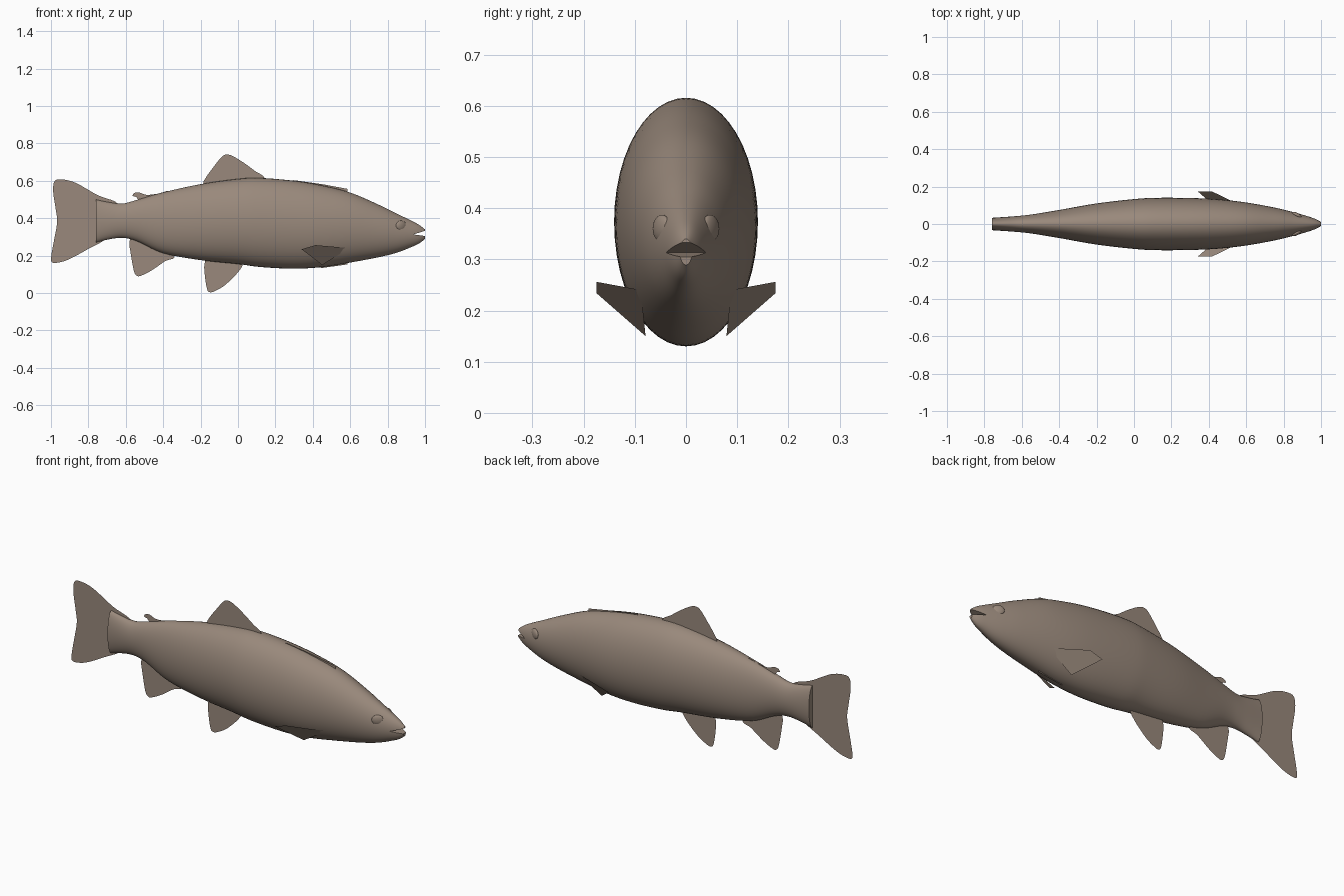
import bpy, bmesh, math
from mathutils import Vector

if "Cube" in bpy.data.objects:
    bpy.data.objects.remove(bpy.data.objects["Cube"])

skin = bpy.data.materials.new("fish brown")
skin.diffuse_color = (0.32, 0.25, 0.20, 1)
skin.use_nodes = True
skin.node_tree.nodes["Principled BSDF"].inputs["Base Color"].default_value = skin.diffuse_color


def make(name, verts, faces):
    me = bpy.data.meshes.new(name)
    me.from_pydata(verts, [], faces)
    bm = bmesh.new()
    bm.from_mesh(me)
    bmesh.ops.recalc_face_normals(bm, faces=bm.faces)
    bm.to_mesh(me)
    bm.free()
    me.materials.append(skin)
    ob = bpy.data.objects.new(name, me)
    bpy.context.collection.objects.link(ob)
    return ob


def activate(ob):
    bpy.ops.object.select_all(action='DESELECT')
    ob.select_set(True)
    bpy.context.view_layer.objects.active = ob


def spline(p, steps, closed=False):
    """Smooth curve through the given points."""
    p = [Vector(q) for q in p]
    n = len(p)
    get = (lambda i: p[i % n]) if closed else (lambda i: p[max(0, min(n - 1, i))])
    out = []
    for i in range(n if closed else n - 1):
        a, b, c, d = get(i - 1), get(i), get(i + 1), get(i + 2)
        for k in range(steps):
            t = k / steps
            out.append(0.5 * (2*b + (c - a)*t + (2*a - 5*b + 4*c - d)*t*t
                              + (3*b - a - 3*c + d)*t**3))
    if not closed:
        out.append(p[-1])
    return out


# Body: oval sections lofted along x
tops = [(-.76, .50), (-.70, .487), (-.62, .478), (-.54, .498), (-.4, .538), (-.2, .582),
        (0, .61), (.12, .615), (.3, .60), (.45, .575), (.6, .537), (.75, .473),
        (.85, .424), (.93, .385), (.97, .363), (1, .34)]
bottoms = [.27, .285, .295, .277, .213, .176, .155, .139, .13, .139, .163, .191,
           .216, .247, .266, .289]
widths = [.033, .037, .043, .052, .075, .11, .133, .14, .139, .132, .115, .088,
          .064, .041, .027, .012]
stations = [(x, t, b) for (x, t), b in zip(tops, bottoms)]
mid = spline(stations, 5)
wid = spline([(w, 0, 0) for w in widths], 5)
N = 48
verts, faces = [], []
for s, w in zip(mid, wid):
    for k in range(N):
        a = 2 * math.pi * k / N
        verts.append((s.x, w.x * math.cos(a), (s.y + s.z)/2 + (s.y - s.z)/2 * math.sin(a)))
for r in range(len(mid) - 1):
    for k in range(N):
        k2 = (k + 1) % N
        faces.append((r*N + k, r*N + k2, (r+1)*N + k2, (r+1)*N + k))
faces += [tuple(range(N)), tuple(range((len(mid)-1)*N, len(mid)*N))]
body = make("body", verts, faces)

# Mouth: wedge cut out of the snout
wedge = [(.937, .313), (1.03, .342), (1.03, .301)]
cutter = make("mouth_cutter", [(x, y, z) for y in (-.1, .1) for x, z in wedge],
              [(0, 1, 2), (3, 4, 5), (0, 1, 4, 3), (1, 2, 5, 4), (2, 0, 3, 5)])
cutter.hide_render = True
activate(body)
mod = body.modifiers.new("mouth", 'BOOLEAN')
mod.operation = 'DIFFERENCE'
mod.solver = 'EXACT'
mod.object = cutter
bpy.ops.object.modifier_apply(modifier=mod.name)
bpy.data.objects.remove(cutter)
activate(body)
bpy.ops.object.shade_smooth_by_angle(angle=math.radians(40))

# Upright fins: flat sheets on the centre plane
fins = {
    "dorsal_fin": [(-.185, .585), (-.17, .62), (-.13, .675), (-.09, .725), (-.065, .74),
                   (-.03, .733), (.03, .697), (.09, .653), (.14, .618), (.12, .57), (-.16, .55)],
    "adipose_fin": [(-.563, .52), (-.555, .534), (-.53, .538), (-.49, .525), (-.43, .531),
                    (-.37, .545), (-.4, .5), (-.5, .48), (-.53, .497), (-.545, .513)],
    "tail_fin": [(-.64, .475), (-.75, .523), (-.87, .59), (-.95, .608), (-.982, .595),
                 (-.988, .54), (-.975, .45), (-.967, .38), (-.982, .29), (-.998, .2),
                 (-.995, .165), (-.96, .163), (-.9, .182), (-.8, .236), (-.70, .295),
                 (-.66, .38)],
    "anal_fin": [(-.58, .275), (-.575, .22), (-.557, .12), (-.54, .092), (-.515, .094),
                 (-.46, .122), (-.39, .17), (-.34, .195), (-.42, .27), (-.55, .30)],
    "pelvic_fin": [(-.178, .16), (-.178, .10), (-.165, .02), (-.148, .004), (-.12, .012),
                   (-.07, .042), (-.005, .105), (.025, .155), (0, .19), (-.15, .20)],
}
for name, pts in fins.items():
    curve = spline([(x, z, 0) for x, z in pts], 5, closed=True)
    make(name, [(v.x, 0, v.y) for v in curve], [tuple(range(len(curve)))])

# Low ridges along the back and the throat
make("back_ridge", [(.16, 0, .60), (.30, 0, .603), (.45, 0, .582), (.585, 0, .557), (.585, 0, .50)],
     [(0, 1, 2, 3, 4)])
make("throat_ridge", [(.36, 0, .15), (.45, 0, .134), (.585, 0, .153), (.585, 0, .2)], [(0, 1, 2, 3)])

# Paired pectoral fins and eyes
for s, side in ((-1, "right"), (1, "left")):
    make(side + "_pectoral_fin",
         [(.34, .175*s, .234), (.415, .175*s, .256), (.595, .088*s, .24), (.45, .079*s, .15)],
         [(0, 1, 2, 3)])
    bpy.ops.mesh.primitive_uv_sphere_add(segments=24, ring_count=12, radius=1,
                                         location=(.872, .047*s, .36))
    eye = bpy.context.object
    eye.name = side + "_eye"
    eye.scale = (.031, .012, .027)
    eye.rotation_euler = (0, 0, -.5 * s)
    eye.data.materials.append(skin)
    bpy.ops.object.shade_smooth()
